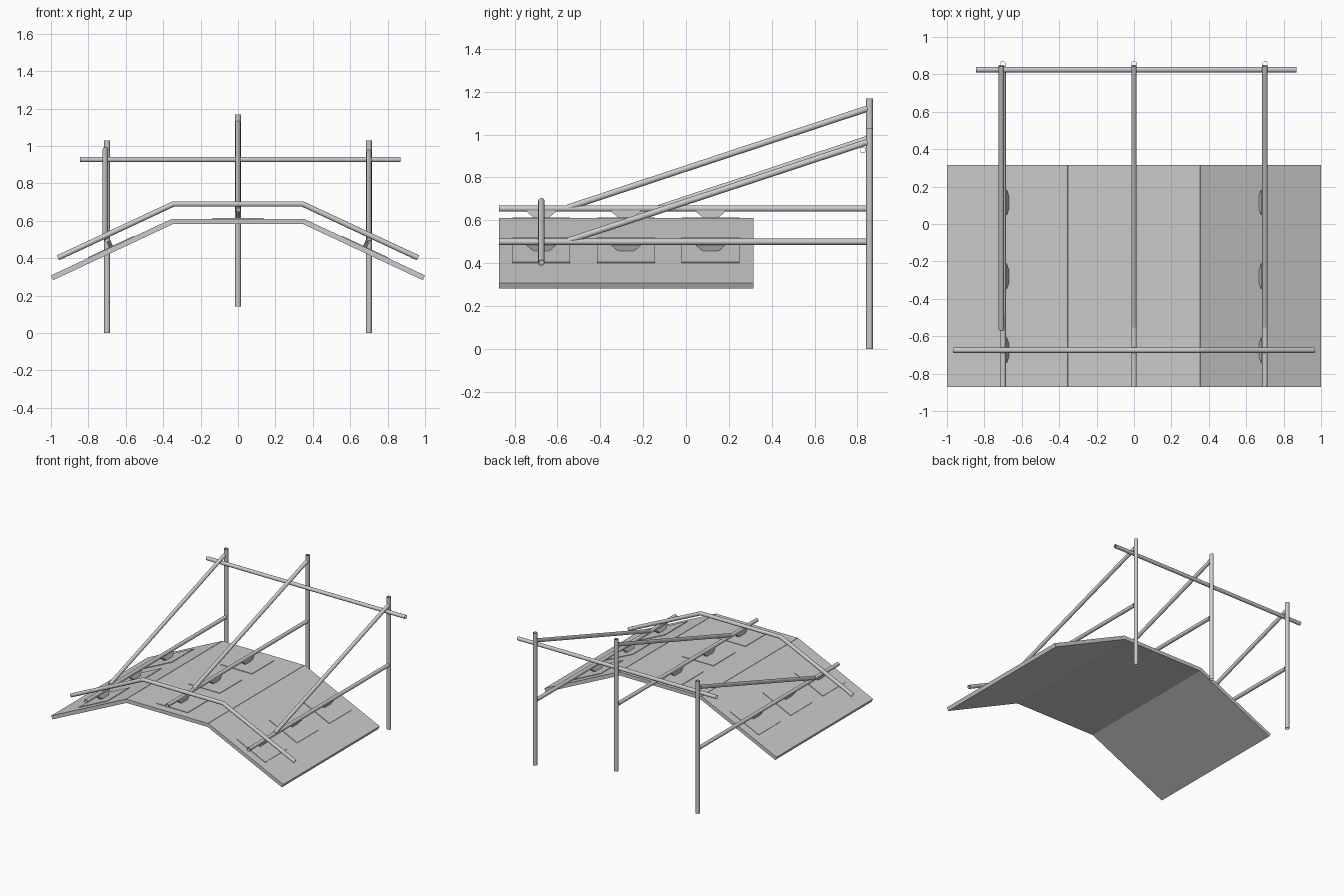
import bpy, bmesh, math
from mathutils import Vector, Matrix

if "Cube" in bpy.data.objects:
    bpy.data.objects.remove(bpy.data.objects["Cube"])

R = 0.0145


def finish(name, bm, matrix=None):
    bmesh.ops.recalc_face_normals(bm, faces=bm.faces)
    me = bpy.data.meshes.new(name)
    bm.to_mesh(me)
    bm.free()
    ob = bpy.data.objects.new(name, me)
    bpy.context.collection.objects.link(ob)
    if matrix:
        ob.matrix_world = matrix
    return ob


def tube(name, points, r=R, n=24, wall=0.002):
    """Hollow round tube through points in one plane, mitred at bends."""
    pts = [Vector(p) for p in points]
    dirs = [(b - a).normalized() for a, b in zip(pts, pts[1:])]
    up = Vector((0, 1, 0)) if abs(dirs[0].y) < 0.5 else Vector((1, 0, 0))
    bm = bmesh.new()
    loops = []
    for rad in (r, r - wall):
        rings = []
        for i, p in enumerate(pts):
            d0, d1 = dirs[max(i - 1, 0)], dirs[min(i, len(dirs) - 1)]
            t = (d0 + d1).normalized()
            side = t.cross(up).normalized()
            stretch = 1 / t.dot(d1)
            rings.append([bm.verts.new(p + rad * (math.cos(a) * up + math.sin(a) * stretch * side))
                          for a in (2 * math.pi * k / n for k in range(n))])
        loops.append(rings)

    def bridge(a, b, smooth):
        for k in range(n):
            f = bm.faces.new((a[k], a[(k + 1) % n], b[(k + 1) % n], b[k]))
            f.smooth = smooth
    for rings in loops:
        for a, b in zip(rings, rings[1:]):
            bridge(a, b, True)
    for e in (0, -1):
        bridge(loops[0][e], loops[1][e], False)
    ob = finish(name, bm)
    for edge in ob.data.edges:
        a, b = (ob.data.vertices[v].co for v in edge.vertices)
        edge.use_edge_sharp = any((a - p).length < r * 1.3 and (b - p).length < r * 1.3 for p in pts)
    return ob


def prism(name, profile, lo, hi, axis, matrix=None):
    """Extrude a 2D profile along x or y."""
    bm = bmesh.new()
    place = (lambda p, c: (c, p[0], p[1])) if axis == 'x' else (lambda p, c: (p[0], c, p[1]))
    vs = [bm.verts.new(place(p, lo)) for p in profile]
    f = bm.faces.new(vs)
    ext = bmesh.ops.extrude_face_region(bm, geom=[f])
    off = Vector(place((0, 0), hi - lo))
    bmesh.ops.translate(bm, vec=off, verts=[g for g in ext['geom'] if isinstance(g, bmesh.types.BMVert)])
    return finish(name, bm, matrix)


Y0, Y1, T = -0.872, 0.315, 0.028
TILT = math.atan2(0.302, 0.645)
HALF = 0.5 * math.hypot(0.302, 0.645)

for label, s in (('left', -1), ('centre', 0), ('right', 1)):
    # Panel frame: origin on the middle of the top surface
    frame = Matrix.Translation((0.6775 * s, 0, 0.61 - 0.151 * abs(s))) @ Matrix.Rotation(TILT * s, 4, 'Y')
    w = HALF if s else 0.352
    prism(label + '_panel', [(-w, -T), (w, -T), (w, 0), (-w, 0)], Y0, Y1, 'y', frame)

    # Thin mounting plates with tapered clamps
    for i, y in enumerate((-0.675, -0.28, 0.115)):
        m = frame @ Matrix.Translation((0, y, 0))
        prism(f'{label}_plate_{i}', [(-0.135, 0), (0.135, 0), (0.135, 0.004), (-0.135, 0.004)],
              -0.135, 0.135, 'y', m)
        prism(f'{label}_clamp_{i}', [(-0.036, 0.003), (0.036, 0.003), (0.068, 0.03), (0.068, 0.036),
                                     (-0.068, 0.036), (-0.068, 0.03)], -0.011, 0.011, 'x', m)

    # Rear post, long rail and sloping brace
    x = 0.7 * s
    zr = 0.5 if s else 0.655
    z0, z1 = (0, 1.03) if s else (0.142, 1.168)
    tube(label + '_post', [(x, 0.856, z0), (x, 0.856, z1)], 0.0155)
    tube(label + '_rail', [(x, Y0, zr), (x, 0.842, zr)])
    xb = -0.709 if s < 0 else x
    yb, zb, zt = {-1: (-0.565, 0.512, 0.98), 0: (-0.55, 0.66, 1.121), 1: (-0.55, 0.505, 0.965)}[s]
    tube(label + '_brace', [(xb, yb, zb), (xb, 0.846, zt)])

# Cross bar behind and bent bar across the front
tube('rear_cross_bar', [(-0.845, 0.825, 0.928), (0.868, 0.825, 0.928)])
tube('front_bent_bar', [(-0.963, -0.675, 0.402), (-0.345, -0.675, 0.69),
                        (0.345, -0.675, 0.69), (0.963, -0.675, 0.402)])
